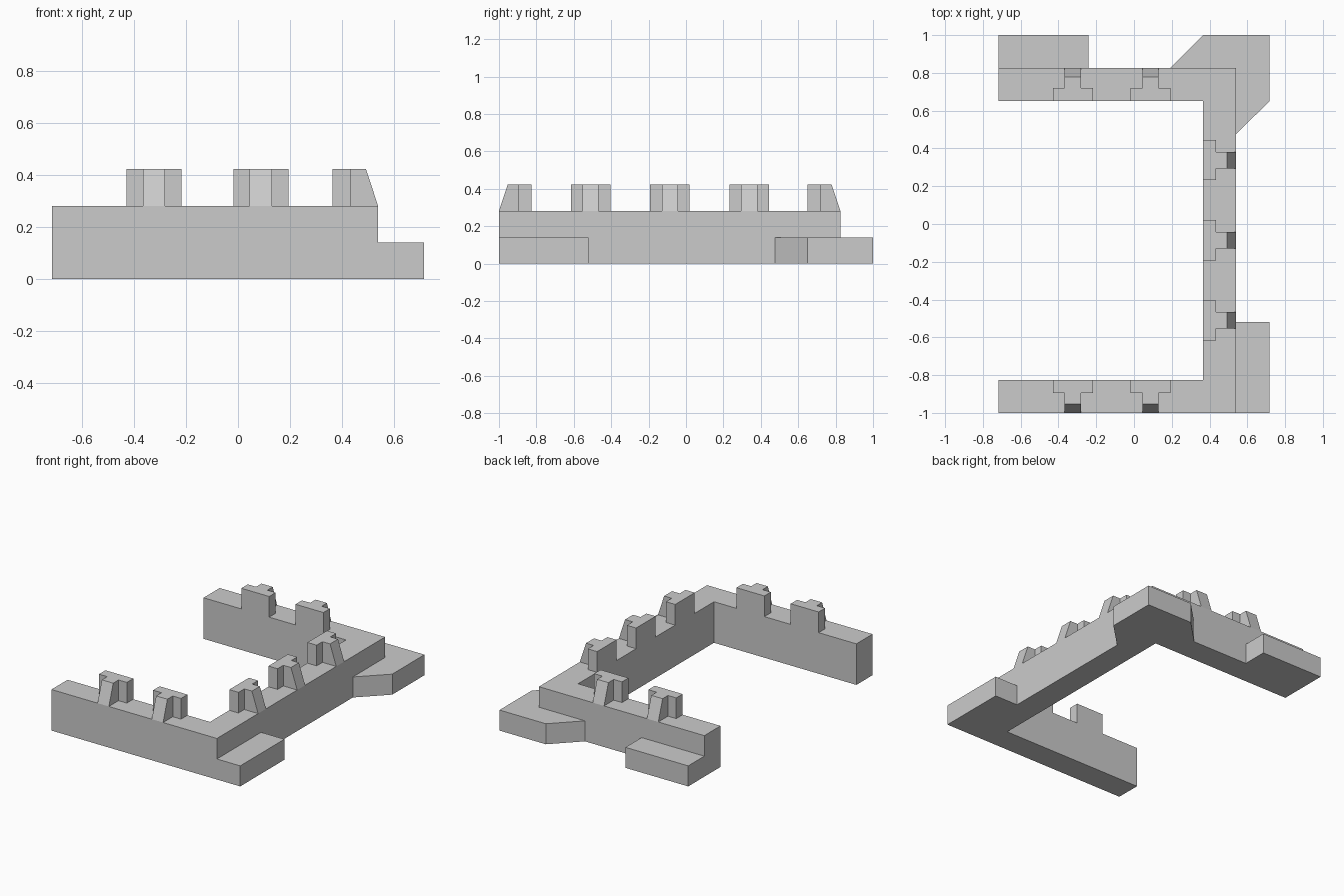
import bpy
import bmesh
from math import pi
from mathutils import Matrix

cube = bpy.data.objects.get("Cube")
if cube:
    bpy.data.objects.remove(cube, do_unlink=True)

stone = bpy.data.materials.new("grey stone")
stone.use_nodes = True
colour = (0.6, 0.6, 0.6, 1)
stone.diffuse_color = colour
stone.node_tree.nodes["Principled BSDF"].inputs["Base Color"].default_value = colour


def prism(name, outline, z0, z1, top=None, matrix=Matrix()):
    """Closed solid between a bottom outline and a matching top outline."""
    bm = bmesh.new()
    low = [bm.verts.new((x, y, z0)) for x, y in outline]
    high = [bm.verts.new((x, y, z1)) for x, y in (top or outline)]
    bm.faces.new(low[::-1])
    bm.faces.new(high)
    n = len(low)
    for i in range(n):
        j = (i + 1) % n
        bm.faces.new((low[i], low[j], high[j], high[i]))
    bmesh.ops.transform(bm, matrix=matrix, verts=bm.verts)
    bmesh.ops.recalc_face_normals(bm, faces=bm.faces)
    mesh = bpy.data.meshes.new(name)
    bm.to_mesh(mesh)
    bm.free()
    mesh.materials.append(stone)
    obj = bpy.data.objects.new(name, mesh)
    bpy.context.collection.objects.link(obj)
    return obj


def rect(x0, x1, y0, y1):
    return [(x0, y0), (x1, y0), (x1, y1), (x0, y1)]


# Main dimensions
END, OUT, EDGE = -0.717, 0.54, 0.717
T = 0.175
BACK = 1 - T
WALL, STEP, TOP = 0.282, 0.141, 0.424

# U-shaped wall
prism("wall", [(END, -1), (OUT, -1), (OUT, BACK), (END, BACK),
               (END, BACK - T), (OUT - T, BACK - T),
               (OUT - T, T - 1), (END, T - 1)], 0, WALL)

# Low steps against the outside of the wall
prism("front_step", rect(OUT, EDGE, -1, -0.52), 0, STEP)
prism("back_step", rect(END, -0.24, BACK, 1), 0, STEP)
prism("corner_step", [(OUT, 0.475), (EDGE, 0.65), (EDGE, 1), (0.365, 1),
                      (0.19, BACK), (OUT, BACK)], 0, STEP)


# T-shaped battlements: wide head inside, sloping buttress outside
def t_shape(reach):
    half, stem, head = 0.106, 0.043, 0.07
    return [(-half, 0), (half, 0), (half, head), (stem, head),
            (stem, reach), (-stem, reach), (-stem, head), (-half, head)]


def battlement(name, x, y, angle):
    place = Matrix.Translation((x, y, 0)) @ Matrix.Rotation(angle, 4, "Z")
    prism(name, t_shape(T), WALL, TOP, t_shape(T - 0.047), place)


for i, x in enumerate((-0.324, 0.088)):
    battlement(f"back_battlement_{i + 1}", x, BACK - T, 0)
    battlement(f"front_battlement_{i + 1}", x, T - 1, pi)
for i, y in enumerate((-0.51, -0.086, 0.338)):
    battlement(f"side_battlement_{i + 1}", OUT - T, y, -pi / 2)
